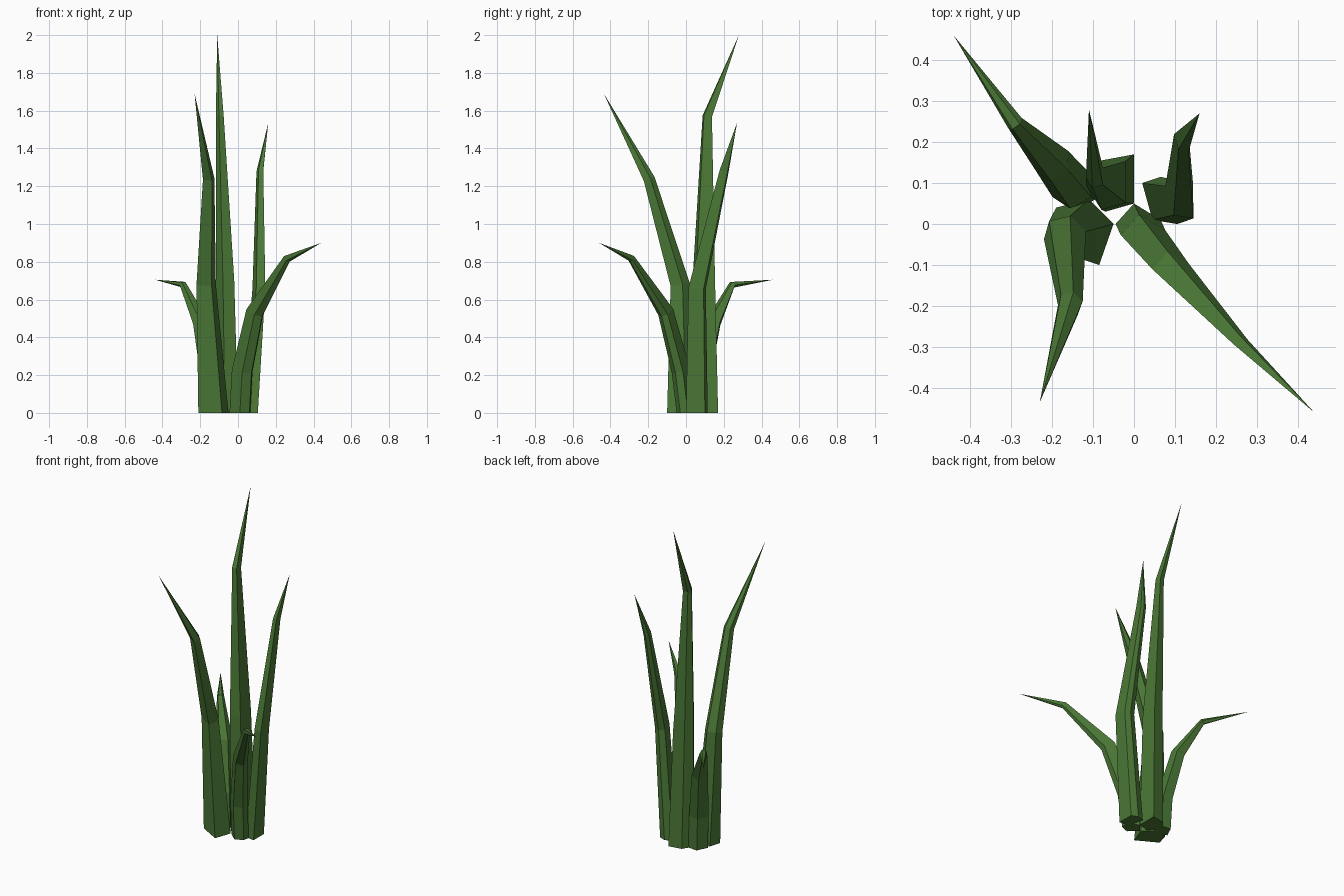
import bpy, bmesh
from mathutils import Vector

if "Cube" in bpy.data.objects:
    bpy.data.objects.remove(bpy.data.objects["Cube"])

green = bpy.data.materials.new("leaf_green")
green.diffuse_color = (0.07, 0.19, 0.037, 1)
green.use_nodes = True
green.node_tree.nodes["Principled BSDF"].inputs["Base Color"].default_value = green.diffuse_color


def blade(name, base, rings, tip):
    """Sweep the base outline through (x, y, z, scale) rings to a point."""
    bm = bmesh.new()
    base = [Vector((x, y, 0)) for x, y in base]
    mid = sum(base, Vector()) / len(base)
    path = [mid] + [Vector(r[:3]) for r in rings] + [Vector(tip)]
    loops = [[bm.verts.new(p) for p in base]]
    for i, r in enumerate(rings, 1):
        # tilt each ring square to the bend of the blade
        d = (path[i] - path[i - 1]).normalized() + (path[i + 1] - path[i]).normalized()
        q = Vector((0, 0, 1)).rotation_difference(d)
        loops.append([bm.verts.new(path[i] + q @ ((p - mid) * r[3])) for p in base])
    n = len(base)
    bm.faces.new(loops[0])
    for a, b in zip(loops, loops[1:]):
        for k in range(n):
            j = (k + 1) % n
            bm.faces.new((a[k], a[j], b[j], b[k]))
    top = bm.verts.new(tip)
    for k in range(n):
        bm.faces.new((loops[-1][k], loops[-1][(k + 1) % n], top))
    bmesh.ops.recalc_face_normals(bm, faces=bm.faces)
    me = bpy.data.meshes.new(name)
    bm.to_mesh(me)
    bm.free()
    me.materials.append(green)
    bpy.context.collection.objects.link(bpy.data.objects.new(name, me))


# Three tall upright blades
blade("tall_back_blade",
      [(0, .17), (-.08, .155), (-.115, .1), (-.07, .03), (0, .05)],
      [(-.065, .095, .7, .85), (-.095, .113, 1.57, .36)], (-.11, .28, 2.0))
blade("tall_front_blade",
      [(-.21, -.03), (-.085, -.1), (-.05, 0), (-.11, .06), (-.19, .04)],
      [(-.168, -.022, .68, .64), (-.155, -.19, 1.24, .38)], (-.23, -.435, 1.69))
blade("tall_right_blade",
      [(.02, .1), (.045, .01), (.105, 0), (.105, .1), (.065, .115)],
      [(.115, .065, .66, .8), (.118, .205, 1.28, .42)], (.16, .27, 1.535))

# Two short blades that droop outwards
blade("drooping_front_blade",
      [(-.045, 0), (.01, -.05), (.06, -.03), (.065, .01), (0, .05)],
      [(.03, -.03, .22, 1), (.095, -.11, .53, .85), (.262, -.29, .815, .38)],
      (.44, -.46, .9))
blade("drooping_back_blade",
      [(-.19, .06), (-.145, .03), (-.095, .06), (-.1, .12), (-.16, .125)],
      [(-.147, .085, .2, 1), (-.195, .145, .48, .85), (-.29, .245, .68, .38)],
      (-.44, .46, .705))
